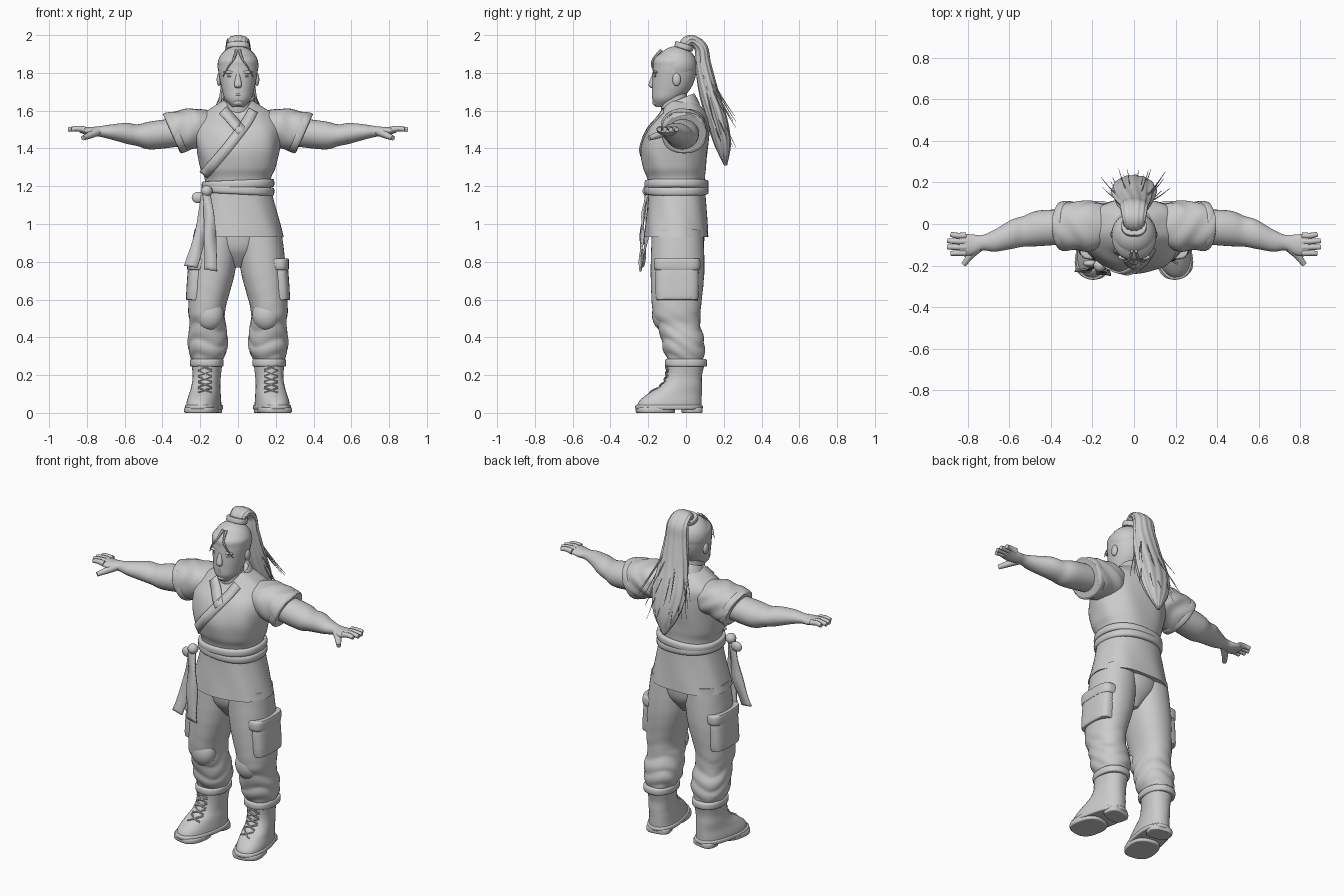
import bpy, bmesh, math, random
from mathutils import Vector, Matrix
from mathutils.bvhtree import BVHTree

random.seed(4)
if "Cube" in bpy.data.objects:
    bpy.data.objects.remove(bpy.data.objects["Cube"])

GREY = (0.6, 0.6, 0.6, 1)
clay = bpy.data.materials.new("plain grey")
clay.use_nodes = True
clay.diffuse_color = GREY
clay.node_tree.nodes["Principled BSDF"].inputs["Base Color"].default_value = GREY
X, Y, Z = Vector((1, 0, 0)), Vector((0, 1, 0)), Vector((0, 0, 1))


def finish(name, bm):
    bmesh.ops.recalc_face_normals(bm, faces=bm.faces)
    mesh = bpy.data.meshes.new(name)
    bm.to_mesh(mesh)
    bm.free()
    mesh.materials.append(clay)
    mesh.shade_smooth()
    mesh.set_sharp_from_angle(angle=math.radians(50))
    part = bpy.data.objects.new(name, mesh)
    bpy.context.collection.objects.link(part)
    return part


def smooth_path(points, steps):
    """Catmull-Rom samples of tuples of any length."""
    samples, last = [], len(points) - 1
    for i in range(last):
        quad = [points[max(0, i - 1)], points[i], points[i + 1], points[min(last, i + 2)]]
        for k in range(steps):
            t = k / steps
            samples.append([b + t / 2 * (c - a + t * (2 * a - 5 * b + 4 * c - d + t * (3 * (b - c) + d - a)))
                            for a, b, c, d in zip(*quad)])
    return samples + [list(points[-1])]


def superellipse(value, power):
    return math.copysign(abs(value) ** (2 / power), value)


def loft(name, stations, axis=None, ref=X, power=2.2, sides=32, steps=6, fold=None):
    """Skin elliptical rings (x, y, z, radius along ref, other radius)."""
    rows = smooth_path(stations, steps)
    bm, rings = bmesh.new(), []
    for i, row in enumerate(rows):
        centre = Vector(row[:3])
        ahead, behind = rows[min(i + 1, len(rows) - 1)], rows[max(i - 1, 0)]
        tangent = (axis or Vector(ahead[:3]) - Vector(behind[:3])).normalized()
        across = (ref - tangent * ref.dot(tangent)).normalized()
        other = tangent.cross(across)
        ring = []
        for k in range(sides):
            angle = math.tau * k / sides
            scale = fold(centre, angle) if fold else 1
            offset = (across * superellipse(math.cos(angle), power) * row[3]
                      + other * superellipse(math.sin(angle), power) * row[4])
            ring.append(bm.verts.new(centre + offset * scale))
        rings.append(ring)
    for lower, upper in zip(rings, rings[1:]):
        for k in range(sides):
            j = (k + 1) % sides
            bm.faces.new((lower[k], lower[j], upper[j], upper[k]))
    bm.faces.new(rings[0])
    bm.faces.new(rings[-1])
    return finish(name, bm)


def band(name, centre, wide, deep, height, axis=Z, ref=X, power=2.3):
    """Flat-sided ring or slab with softened rims."""
    stations = []
    for end, size in ((-1, .88), (-.8, 1), (.8, 1), (1, .88)):
        spot = Vector(centre) + axis.normalized() * height * end / 2
        stations.append((*spot, wide * size, deep * size))
    return loft(name, stations, axis, ref, power, sides=48, steps=3)


def tube(name, points, radius, tip, sides=6):
    """Round strand that tapers evenly from radius to tip."""
    rows = []
    for i, point in enumerate(points):
        thickness = radius + (tip - radius) * i / (len(points) - 1)
        rows.append((*point, thickness, thickness))
    return loft(name, rows, ref=Vector((1, 2, 3)), power=2, sides=sides, steps=4)


def ball(name, centre, size):
    bm = bmesh.new()
    placement = Matrix.Translation(centre) @ Matrix.Diagonal((*size, 1))
    bmesh.ops.create_uvsphere(bm, u_segments=24, v_segments=14, radius=1, matrix=placement)
    return finish(name, bm)


def ribbon(name, rows):
    """Strip of cloth through pairs of edge points."""
    bm = bmesh.new()
    pairs = [(bm.verts.new(a), bm.verts.new(b)) for a, b in rows]
    for (a, b), (c, d) in zip(pairs, pairs[1:]):
        bm.faces.new((a, b, d, c))
    strip = finish(name, bm)
    cloth = strip.modifiers.new("cloth", "SOLIDIFY")
    cloth.thickness, cloth.offset = .01, 0


def surface(part):
    mesh = part.data
    return BVHTree.FromPolygons([v.co for v in mesh.vertices], [p.vertices for p in mesh.polygons])


def on_front(tree, x, z):
    """Point just proud of the forward-facing surface."""
    hit = tree.ray_cast(Vector((x, -1, z)), Y)[0]
    return Vector((x, (hit.y if hit else -.1) - .004, z))


def mirror(*parts):
    for part in parts:
        twin = part.copy()
        twin.data = part.data.copy()
        twin.name = part.name.replace("left", "right")
        twin.data.transform(Matrix.Scale(-1, 4, X))
        twin.data.flip_normals()
        bpy.context.collection.objects.link(twin)


# Tunic body with soft drapery away from the waist
def drape(centre, angle):
    return 1 + .016 * math.sin(7 * angle + 14 * centre.z) * min(1, abs(centre.z - 1.2) * 6)


tunic = loft("tunic", [(0, -.05, .93, .24, .17), (0, -.05, 1.2, .175, .15), (0, -.06, 1.3, .2, .167),
                       (0, -.06, 1.4, .22, .177), (0, -.04, 1.5, .23, .163), (0, -.015, 1.57, .2, .13),
                       (0, -.02, 1.65, .085, .077)], Z, power=2.3, sides=64, fold=drape)
chest = surface(tunic)

# Crossed lapels and neck band
for name, path in (("under_lapel", [(-.08, 1.6), (-.04, 1.56), (.02, 1.49)]),
                   ("over_lapel", [(.08, 1.6), (.04, 1.53), (-.06, 1.4), (-.18, 1.26)])):
    line = [Vector(point) for point in smooth_path(path, 8)]
    rows = []
    for i, point in enumerate(line):
        along = line[min(i + 1, len(line) - 1)] - line[max(i - 1, 0)]
        edge = along.orthogonal().normalized() * .026
        rows.append([on_front(chest, *(point + edge * side)) for side in (-1, 1)])
    ribbon(name, rows)
loft("neck_band", [(0, -.02, 1.6, .11, .1), (0, -.03, 1.66, .083, .08), (0, -.03, 1.65, .073, .07)],
     Vector((0, -.4, 1)))

# Belt wraps, knot and hanging sash ends
for name, z, lean in (("belt_lower", 1.18, .05), ("belt_upper", 1.21, -.04)):
    band(name, (0, -.05, z), .19, .168, .045, Vector((lean, 0, 1)))
ball("sash_knot", (-.165, -.2, 1.175), (.03, .03, .03))
ball("sash_loop", (-.21, -.19, 1.14), (.035, .018, .03))
for name, path in (("sash_end_inner", [(-.165, -.21, 1.16, .02), (-.15, -.23, 1, .03), (-.145, -.24, .76, .035)]),
                   ("sash_end_outer", [(-.175, -.2, 1.15, .02), (-.2, -.21, .95, .03), (-.25, -.23, .78, .035)])):
    rows = []
    for x, y, z, half in smooth_path(path, 8):
        sway = .008 * math.sin(25 * z)
        rows.append((Vector((x - half, y + sway, z)), Vector((x + half, y - sway, z - half / 3))))
    ribbon(name, rows)


# Sleeves, bare arms and hands
def rumple(centre, angle):
    return 1 + .03 * math.sin(60 * centre.x + 3 * math.sin(2 * angle))


slant = Vector((.9, 0, -.4))
sleeve = loft("left_sleeve", [(.09, -.01, 1.53, .07, .08), (.19, -.01, 1.515, .105, .118), (.27, -.01, 1.5, .11, .118),
                              (.35, -.01, 1.48, .11, .114), (.33, -.01, 1.485, .07, .08)],
              slant, Z, sides=40, fold=rumple)
cuff = band("left_sleeve_cuff", (.33, -.01, 1.483), .112, .117, .04, slant, Z)
arm = loft("left_arm", [(.24, -.01, 1.495, .075, .08), (.45, -.02, 1.47, .075, .086), (.53, -.035, 1.47, .058, .074),
                        (.59, -.05, 1.48, .055, .07), (.67, -.08, 1.487, .04, .053), (.73, -.09, 1.49, .028, .037),
                        (.78, -.1, 1.49, .024, .05), (.84, -.1, 1.5, .016, .053)], X, Z, power=2)
mirror(sleeve, cuff, arm)
for i in range(4):
    y = -.056 - .028 * i
    reach = .9 - .008 * abs(i - 1.5) ** 2
    mirror(tube("left_finger", [(.81, y, 1.5), (.85, y, 1.505), (reach, y * 1.1 + .012, 1.5)], .0165, .012, 10))
mirror(tube("left_thumb", [(.745, -.11, 1.49), (.785, -.15, 1.47), (.82, -.195, 1.455)], .024, .013, 10))


# Trousers, bunched below the knee
def bunch(centre, angle):
    weight = max(.12, min(1, (.62 - centre.z) * 4))
    wave = abs(math.sin(38 * centre.z + 1.6 * math.sin(2 * angle) + angle))
    return 1 + .07 * weight * (wave - .5)


leg = loft("left_trouser_leg", [(.11, -.045, .97, .12, .135), (.135, -.045, .75, .12, .142), (.165, -.05, .55, .098, .128),
                                (.16, -.04, .47, .095, .115), (.16, -.02, .4, .104, .112), (.16, -.01, .33, .1, .108),
                                (.165, 0, .27, .075, .09)], Z, sides=40, steps=9, fold=bunch)
knee = ball("left_knee_patch", (.15, -.12, .52), (.075, .06, .085))
pocket = band("left_cargo_pocket", (.213, -.047, .69), .057, .114, .19, Vector((-.07, 0, 1)), power=3.2)
flap = band("left_pocket_flap", (.205, -.047, .787), .064, .122, .06, power=3.2)
mirror(leg, knee, pocket, flap)
loft("trouser_seat", [(0, -.04, .95, .17, .14), (0, -.04, .86, .13, .125), (0, -.04, .77, .03, .06)], Z)

# Boots turned slightly outward, with soles, collars and laces
splay = Vector((1, .2, 0))
boot = loft("left_boot", [(.165, 0, .28, .082, .104), (.165, -.01, .2, .073, .095), (.17, -.025, .145, .073, .11),
                          (.175, -.06, .1, .078, .145), (.18, -.083, .06, .084, .168), (.18, -.09, .02, .087, .174)],
            Z, splay, power=2.3)
collar = band("left_boot_collar", (.165, 0, .265), .088, .11, .04)
sole = band("left_sole", (.18, -.09, .03), .09, .178, .025, Z, splay, 2.5)
tread = band("left_tread", (.194, -.162, .015), .087, .102, .03, Z, splay, 2.6)
heel = band("left_heel", (.157, .032, .015), .07, .052, .03, Z, splay, 3)
mirror(boot, collar, sole, tread, heel)
front = surface(boot)
for i in range(5):
    for side in (-1, 1):
        crossing = [on_front(front, .175 + side * step * .035, .12 + .03 * i + .012 * step) for step in (-1, 0, 1)]
        mirror(tube("left_lace", crossing, .005, .005))

# Neck, head and face
loft("neck", [(0, -.035, 1.54, .085, .08), (0, -.06, 1.6, .068, .072), (0, -.065, 1.69, .066, .07)], Z)
loft("head", [(0, -.125, 1.62, .03, .035), (0, -.105, 1.66, .068, .073), (0, -.08, 1.71, .085, .1),
              (0, -.065, 1.77, .098, .113), (0, -.06, 1.83, .106, .114), (0, -.06, 1.88, .098, .105),
              (0, -.05, 1.935, .03, .03)], Z, power=2.1)
loft("nose", [(0, -.168, 1.795, .009, .01), (0, -.182, 1.737, .02, .016), (0, -.175, 1.72, .012, .01)], Z, sides=16)
ball("chin", (0, -.153, 1.643), (.03, .025, .02))
for name, z in (("upper_lip", 1.692), ("lower_lip", 1.681)):
    ball(name, (0, -.171, z), (.025, .01, .006))
mirror(ball("left_brow", (.042, -.16, 1.803), (.036, .014, .009)),
       ball("left_eye", (.04, -.159, 1.782), (.017, .012, .006)),
       ball("left_ear", (.1, -.05, 1.765), (.013, .022, .034)))


# Swept-back hair, tie, ponytail and loose strands
def locks(centre, angle):
    return 1 + .045 * math.sin(12 * angle + 2 * math.sin(9 * centre.z))


ball("hair_cap", (0, -.05, 1.838), (.109, .108, .104))
band("hair_tie", (0, -.01, 1.94), .06, .05, .03, Vector((0, .3, 1)))
loft("ponytail", [(0, -.01, 1.92, .045, .035), (0, .005, 1.96, .05, .033), (0, .04, 1.97, .058, .028),
                  (0, .08, 1.93, .066, .035), (0, .09, 1.85, .073, .042), (0, .12, 1.7, .092, .05),
                  (0, .164, 1.55, .106, .053), (0, .195, 1.42, .075, .042), (0, .21, 1.31, .008, .008)],
     power=2, sides=72, steps=8, fold=locks)
root = Vector((0, .08, 1.9))
for i in range(30):
    tip = Vector((random.uniform(-.175, .175), random.uniform(.15, .27), random.uniform(1.4, 1.58)))
    points = []
    for step in (0, .4, .75, 1):
        sag = step * (1 - step) * .06
        points.append(root.lerp(tip, step) - Y * sag)
    tube("loose_strand", points, .0055, .001, 5)
mirror(tube("left_forelock", [(.01, -.13, 1.92), (.022, -.172, 1.875), (.05, -.18, 1.835), (.08, -.16, 1.78)],
            .009, .002))
